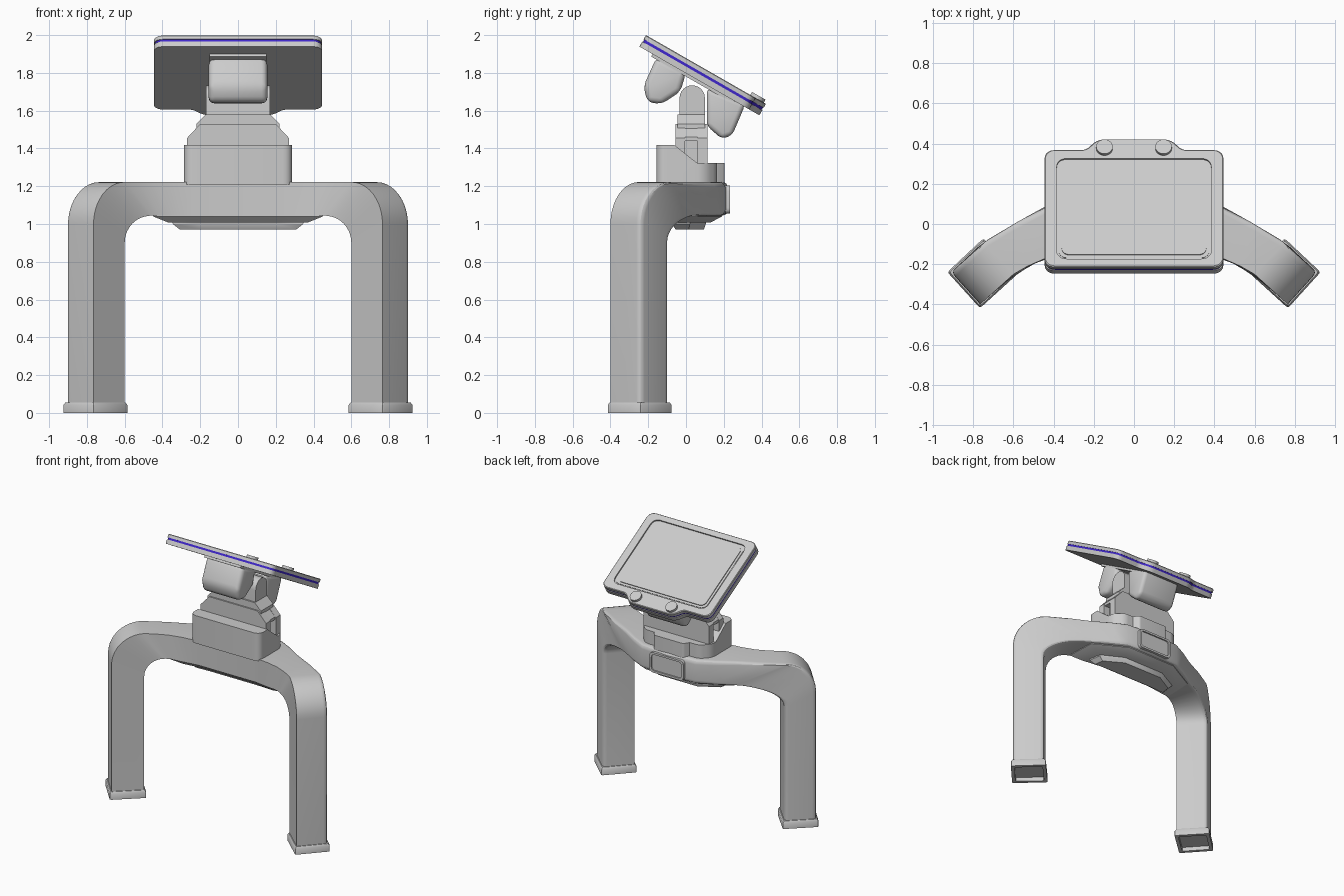
import bpy, bmesh, math
from mathutils import Matrix, Vector

if "Cube" in bpy.data.objects:
    bpy.data.objects.remove(bpy.data.objects["Cube"])

WORLD = Matrix.Identity(4)
SIDE = Matrix(((0, 0, 1, 0), (1, 0, 0, 0), (0, 1, 0, 0), (0, 0, 0, 1)))     # (y, z) profile, depth x
FRONT = Matrix(((1, 0, 0, 0), (0, 0, -1, 0), (0, 1, 0, 0), (0, 0, 0, 1)))   # (x, z) profile, depth -y
A = math.radians(29.8)
TILT = Matrix(((1, 0, 0, 0),
               (0, math.cos(A), math.sin(A), -0.212),
               (0, -math.sin(A), math.cos(A), 2.0),
               (0, 0, 0, 1)))                                               # screen plane


def finish(bm, name, mirror=False, angle=30):
    bmesh.ops.recalc_face_normals(bm, faces=bm.faces)
    me = bpy.data.meshes.new(name)
    bm.to_mesh(me)
    bm.free()
    ob = bpy.data.objects.new(name, me)
    bpy.context.collection.objects.link(ob)
    bpy.ops.object.select_all(action='DESELECT')
    ob.select_set(True)
    bpy.context.view_layer.objects.active = ob
    if mirror:
        ob.modifiers.new("mirror", 'MIRROR').merge_threshold = 0.001
        bpy.ops.object.modifier_apply(modifier="mirror")
    bpy.ops.object.shade_smooth_by_angle(angle=math.radians(angle))
    return ob


def soften(pts, r, n=5):
    """Round the corners of a 2D outline; r is one radius or one per corner."""
    out = []
    for i, p in enumerate(pts):
        rad = r[i] if isinstance(r, (list, tuple)) else r
        p = Vector(p)
        if rad == 0:
            out.append(p)
            continue
        a = p + (Vector(pts[i - 1]) - p).normalized() * rad
        b = p + (Vector(pts[(i + 1) % len(pts)]) - p).normalized() * rad
        for k in range(n + 1):
            t = k / n
            w = (1 - t) * (1 - t), 1.7 * t * (1 - t), t * t
            out.append((a * w[0] + p * w[1] + b * w[2]) / sum(w))
    return out


def loft(name, loops, mat=WORLD, bevel=0, mirror=False, segs=3):
    """Skin a list of (outline, height) loops and cap both ends."""
    bm = bmesh.new()
    rings = [[bm.verts.new(mat @ Vector((p[0], p[1], h))) for p in pts] for pts, h in loops]
    for a, b in zip(rings, rings[1:]):
        for i in range(len(a)):
            bm.faces.new((a[i - 1], a[i], b[i], b[i - 1]))
    bm.faces.new(rings[0])
    bm.faces.new(rings[-1])
    if bevel:
        bmesh.ops.bevel(bm, geom=bm.edges[:], offset=bevel, segments=segs, profile=0.5, affect='EDGES')
    return finish(bm, name, mirror)


def prism(name, pts, h0, h1, mat=WORLD, **kw):
    return loft(name, [(pts, h0), (pts, h1)], mat, **kw)


def cut(ob, cutter):
    bpy.ops.object.select_all(action='DESELECT')
    ob.select_set(True)
    bpy.context.view_layer.objects.active = ob
    m = ob.modifiers.new("cut", 'BOOLEAN')
    m.object = cutter
    m.operation = 'DIFFERENCE'
    bpy.ops.object.modifier_apply(modifier="cut")
    bpy.data.objects.remove(cutter)
    bpy.ops.object.shade_smooth_by_angle(angle=math.radians(30))


def sym(half):
    """Close a right-hand half outline by reflecting it."""
    return list(half) + [(-x, y) for x, y in reversed(half)]


def rect(x, y0, y1):
    return [(x, y0), (x, y1), (-x, y1), (-x, y0)]


# Arched frame: plan curves of front and back faces, from leg to middle
PLAN = [(0, (0.765, -0.40), (0.91, -0.24)), (1, (0.60, -0.25), (0.75, -0.09)),
        (1.5, (0.53, -0.21), (0.60, 0.0)), (2, (0.45, -0.175), (0.45, 0.075)),
        (2.5, (0.35, -0.152), (0.33, 0.15)), (3, (0.24, -0.14), (0.22, 0.205)),
        (4, (0, -0.14), (0, 0.22))]


def plan(t, side):
    for a, b in zip(PLAN, PLAN[1:]):
        if t <= b[0] + 1e-6:
            return Vector(a[side]).lerp(Vector(b[side]), (t - a[0]) / (b[0] - a[0]))


stations = [((0, 0.03), (1, 0.03))]
for k in range(11):
    a = k * math.pi / 20
    c, s = 1 - math.cos(a), math.sin(a)
    stations.append(((c, 1.0 + 0.222 * s), (1 + c, 0.90 + 0.145 * s)))
stations += [((o, 1.222), (i, 1.045)) for o, i in ((1.5, 2.2), (2, 2.5), (2.5, 2.75), (3, 3), (4, 4))]
bm = bmesh.new()
rings = []
for (to, zo), (ti, zi) in stations:
    fo, bo, bi, fi = [plan(t, s).to_3d() + Vector((0, 0, z)) for t, s, z in
                      ((to, 1, zo), (to, 2, zo), (ti, 2, zi), (ti, 1, zi))]
    ring = [fo]
    for prev, p, nxt in ((fo, bo, bi), (bo, bi, fi)):
        a = p + (prev - p).normalized() * 0.03
        b = p + (nxt - p).normalized() * 0.03
        for k in range(5):
            t = k / 4
            ring.append(a * (1 - t) ** 2 + p * 2 * t * (1 - t) + b * t * t)
    rings.append([bm.verts.new(v) for v in ring + [fi]])
for a, b in zip(rings, rings[1:]):
    for i in range(len(a)):
        bm.faces.new((a[i - 1], a[i], b[i], b[i - 1]))
bm.faces.new(rings[0])
finish(bm, "arched_frame", mirror=True, angle=24)

# Hollow foot collars
corners = [(0.765, -0.40), (0.91, -0.24), (0.75, -0.09), (0.60, -0.25)]
mid = Vector((0.757, -0.245))


def foot(s):
    return soften([mid + (Vector(p) - mid) * s for p in corners], 0.012, 2)


loft("foot_collars", [(foot(0.9), 0.03), (foot(0.9), 0), (foot(1.12), 0), (foot(1.12), 0.042),
                      (foot(1.05), 0.056), (foot(0.9), 0.056)], mirror=True)

# Underside housing and raised panel
under = sym([(0.24, -0.135), (0.45, -0.165), (0.44, 0.06), (0.2, 0.19)])
under_low = sym([(0.22, -0.10), (0.37, -0.12), (0.36, 0.03), (0.18, 0.13)])
loft("underside_housing", [(under, 1.06), (under, 1.04), (under_low, 1.008)])
loft("underside_panel", [(sym([(0.2, -0.065), (0.35, -0.075), (0.33, 0.02), (0.17, 0.105)]), 1.02),
                         (sym([(0.2, -0.065), (0.345, -0.075), (0.33, 0.02), (0.17, 0.105)]), 1.0),
                         (sym([(0.19, -0.05), (0.31, -0.055), (0.30, 0.015), (0.16, 0.095)]), 0.972)])

# Rear slot rim
rim = prism("rear_slot_rim", soften(rect(0.14, 1.055, 1.205), 0.03), -0.232, -0.19, FRONT)
cut(rim, prism("slot_cutter", soften(rect(0.125, 1.07, 1.19), 0.025), -0.3, -0.222, FRONT))

# Pedestal with sloped shoulder, rear boss
base = prism("pedestal", soften(sym([(0.287, -0.157), (0.287, 0.10), (0.22, 0.165)]),
                                [0.05, 0.04, 0.03, 0.03, 0.04, 0.05]), 1.21, 1.417)
cut(base, prism("shoulder_cutter", [(-0.06, 1.417), (0.06, 1.322), (0.3, 1.322), (0.3, 1.5), (-0.06, 1.5)],
                -0.4, 0.4, SIDE))
prism("pedestal_rear_boss", soften(sym([(0.15, 0.1), (0.15, 0.16), (0.12, 0.205)]), 0.012), 1.21, 1.322)

# Neck: flared lower block, side ribs and round-topped upright
prism("neck_base", sym([(0.22, 1.3), (0.22, 1.53), (0.17, 1.58)]), -0.10, 0.045, FRONT)
for y0, y1, name in ((-0.055, -0.005, "front"), (0.06, 0.115, "rear")):
    prism("neck_rib_" + name, sym([(0.27, 1.3), (0.27, 1.455), (0.20, 1.53)]), -y1, -y0, FRONT)
prism("neck_rib_cap", sym([(0.265, 1.44), (0.265, 1.46), (0.20, 1.525)]), -0.08, 0.02, FRONT)
arch = [(0.033 + 0.067 * math.cos(k * math.pi / 12), 1.667 + 0.067 * math.sin(k * math.pi / 12)) for k in range(13)]
prism("neck_upright", [(-0.034, 1.5), (0.10, 1.5)] + arch, -0.17, 0.17, SIDE)

# Knuckles carrying the screen and the strip joining them
prism("front_knuckle", [(-0.155, 1.885), (-0.225, 1.73), (-0.205, 1.645), (-0.13, 1.635),
                        (-0.03, 1.70), (0.0, 1.80)], -0.155, 0.155, SIDE, bevel=0.03)
prism("rear_knuckle", [(0.11, 1.72), (0.11, 1.52), (0.19, 1.45), (0.245, 1.47), (0.315, 1.635)],
      -0.155, 0.155, SIDE, bevel=0.026)
prism("knuckle_bridge", rect(0.15, 0.08, 0.58), -0.085, -0.06, TILT)


# Screen slab: two shells with a blue seam between
def slab(g):
    return soften(sym([(0.445 - g, g), (0.445 - g, 0.67 - g), (0.24 - g, 0.67 - g), (0.18 - g, 0.732 - g)]),
                  [0.05, 0.05, 0.025, 0.035, 0.035, 0.025, 0.05, 0.05])


prism("screen_back_shell", slab(0), -0.070, -0.039, TILT)
seam = prism("screen_seam", slab(0.004), -0.040, -0.024, TILT)
blue = bpy.data.materials.new("seam_blue")
blue.diffuse_color = (0.05, 0.02, 0.6, 1)
blue.use_nodes = True
blue.node_tree.nodes["Principled BSDF"].inputs["Base Color"].default_value = blue.diffuse_color
seam.data.materials.append(blue)
shell = loft("screen_front_shell", [(slab(0), -0.025), (slab(0), -0.004), (slab(0.004), 0)], TILT)
cut(shell, prism("screen_cutter", soften(rect(0.385, 0.045, 0.62), 0.05), -0.010, 0.05, TILT))
prism("screen_bezel", soften(rect(0.376, 0.054, 0.611), 0.045), -0.02, -0.007, TILT)
prism("screen_glass", soften(rect(0.36, 0.07, 0.595), 0.04), -0.02, -0.001, TILT)

# Two round buttons on the tab
for x, side in ((-0.147, "left"), (0.147, "right")):
    circle = [(x + 0.041 * math.cos(k * math.pi / 16), 0.678 + 0.041 * math.sin(k * math.pi / 16)) for k in range(32)]
    prism("button_" + side, circle, -0.01, 0.018, TILT)
